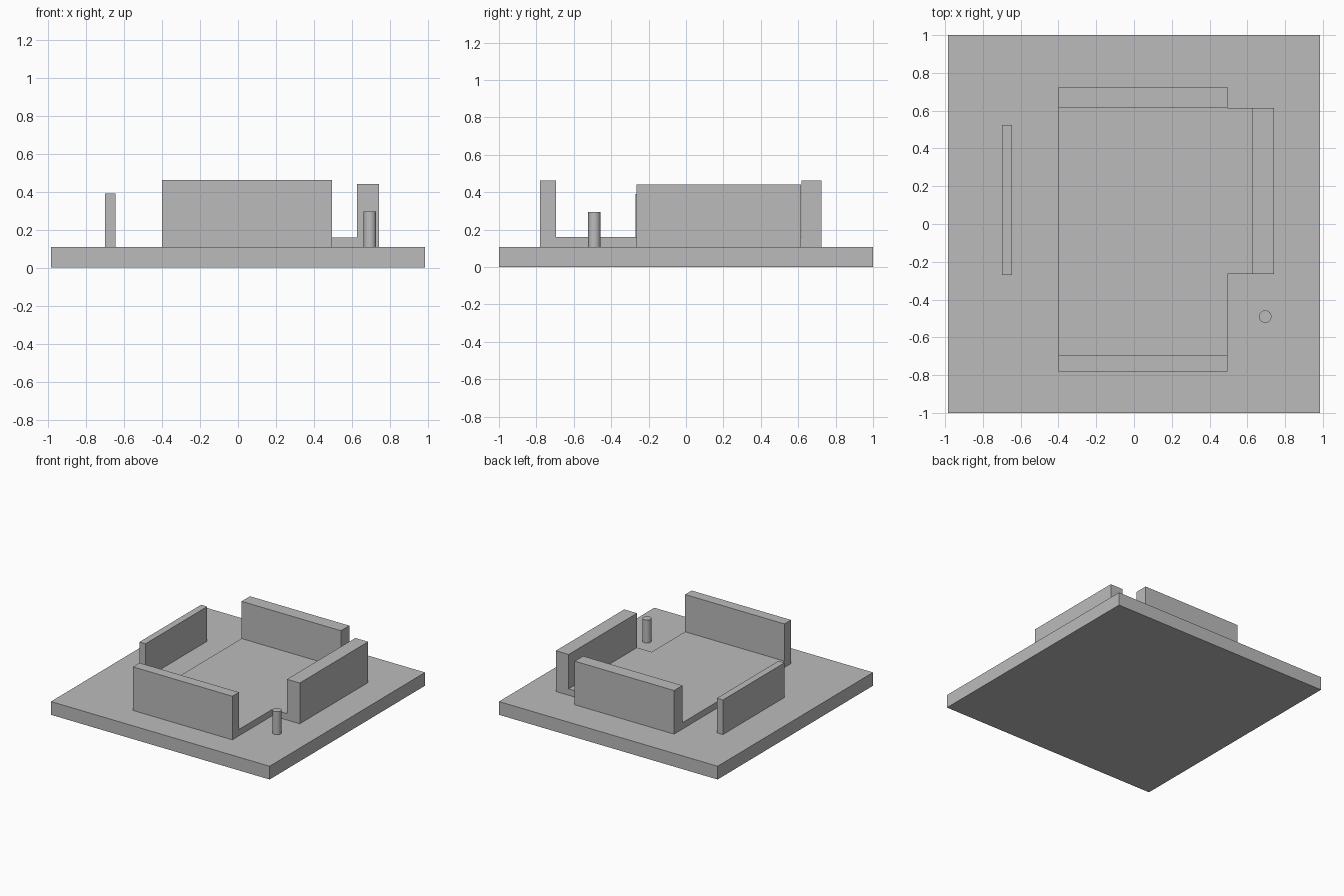
import bpy
import bmesh
from mathutils import Vector

cube = bpy.data.objects.get("Cube")
if cube:
    bpy.data.objects.remove(cube)

# Single plain grey finish
grey = bpy.data.materials.new("plain grey")
grey.use_nodes = True
colour = (0.5, 0.5, 0.5, 1)
grey.diffuse_color = colour
grey.node_tree.nodes["Principled BSDF"].inputs["Base Color"].default_value = colour

BASE_TOP = 0.108
FLOOR_TOP = 0.16


def extrude(name, points, direction):
    """Sweep a flat outline of 3D points along a direction into a solid."""
    bm = bmesh.new()
    face = bm.faces.new([bm.verts.new(p) for p in points])
    result = bmesh.ops.extrude_face_region(bm, geom=[face], use_keep_orig=True)
    moved = [g for g in result["geom"] if isinstance(g, bmesh.types.BMVert)]
    bmesh.ops.translate(bm, verts=moved, vec=Vector(direction))
    bmesh.ops.recalc_face_normals(bm, faces=bm.faces)
    mesh = bpy.data.meshes.new(name)
    bm.to_mesh(mesh)
    bm.free()
    mesh.materials.append(grey)
    obj = bpy.data.objects.new(name, mesh)
    bpy.context.collection.objects.link(obj)
    return obj


def box(name, x0, x1, y0, y1, z0, z1):
    outline = [(x0, y0, z0), (x1, y0, z0), (x1, y1, z0), (x0, y1, z0)]
    return extrude(name, outline, (0, 0, z1 - z0))


# Ground slab and the free-standing wall
box("ground_slab", -0.985, 0.985, -1, 1, 0, BASE_TOP)
box("right_side_wall", -0.70, -0.645, -0.27, 0.525, BASE_TOP, 0.39)

# Main floor with front and back walls: a U profile swept across x
u_profile = [(-0.78, BASE_TOP), (0.725, BASE_TOP), (0.725, 0.463), (0.617, 0.463),
             (0.617, FLOOR_TOP), (-0.695, FLOOR_TOP), (-0.695, 0.463), (-0.78, 0.463)]
extrude("main_floor_and_end_walls", [(-0.4, y, z) for y, z in u_profile], (0.895, 0, 0))

# Side floor with its outer wall: an L profile swept along y
l_profile = [(0.495, BASE_TOP), (0.742, BASE_TOP), (0.742, 0.44),
             (0.627, 0.44), (0.627, FLOOR_TOP), (0.495, FLOOR_TOP)]
extrude("side_floor_and_left_wall", [(x, -0.265, z) for x, z in l_profile], (0, 0.88, 0))

# Small round post
POST_TOP = 0.295
bpy.ops.mesh.primitive_cylinder_add(vertices=32, radius=0.033, depth=POST_TOP - BASE_TOP,
                                    location=(0.695, -0.49, (POST_TOP + BASE_TOP) / 2))
post = bpy.context.object
post.name = "round_post"
post.data.materials.append(grey)
bpy.ops.object.shade_smooth_by_angle()
